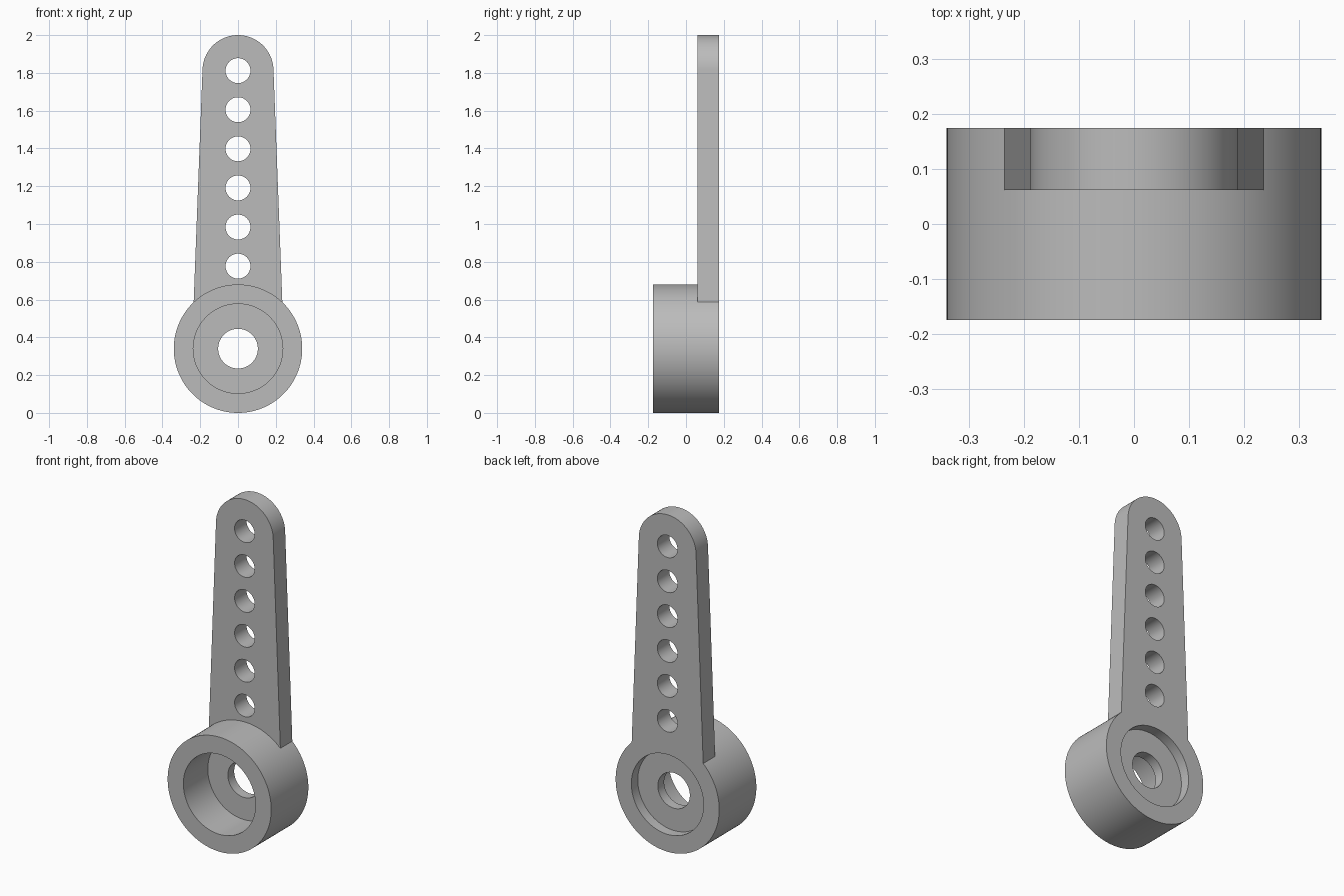
import bpy
from math import sin, cos, pi
import bmesh

cube = bpy.data.objects.get("Cube")
if cube:
    bpy.data.objects.remove(cube, do_unlink=True)

BACK, FRONT = 0.174, -0.174
ARM_FRONT = 0.062
HUB_Z, HUB_R, RECESS_R, BORE_R = 0.34, 0.34, 0.237, 0.105
TIP_Z, TIP_R = 1.812, 0.188
HOLE_R, HOLE_PITCH, HOLE_COUNT = 0.066, 0.207, 6

grey = bpy.data.materials.new("grey plastic")
grey.use_nodes = True
GREY = (0.5, 0.5, 0.5, 1)
grey.diffuse_color = GREY
grey.node_tree.nodes["Principled BSDF"].inputs["Base Color"].default_value = GREY


def prism(name, outline, y0, y1):
    """Extrude an (x, z) outline from y0 to y1."""
    bm = bmesh.new()
    face = bm.faces.new([bm.verts.new((x, y0, z)) for x, z in outline])
    side = bmesh.ops.extrude_face_region(bm, geom=[face])
    verts = [v for v in side["geom"] if isinstance(v, bmesh.types.BMVert)]
    bmesh.ops.translate(bm, verts=verts, vec=(0, y1 - y0, 0))
    bmesh.ops.recalc_face_normals(bm, faces=bm.faces)
    mesh = bpy.data.meshes.new(name)
    bm.to_mesh(mesh)
    bm.free()
    mesh.materials.append(grey)
    obj = bpy.data.objects.new(name, mesh)
    bpy.context.collection.objects.link(obj)
    return obj


def arc(z, r, start, end, steps):
    return [(r * cos(start + (end - start) * i / steps),
             z + r * sin(start + (end - start) * i / steps)) for i in range(steps + 1)]


def disc(name, z, r, y0, y1, sides):
    return prism(name, arc(z, r, 0, 2 * pi, sides)[:-1], y0, y1)


def combine(target, tool, operation):
    """Merge or cut with another solid, then discard it."""
    bpy.context.view_layer.objects.active = target
    mod = target.modifiers.new(tool.name, 'BOOLEAN')
    mod.operation, mod.solver, mod.object = operation, 'EXACT', tool
    bpy.ops.object.modifier_apply(modifier=mod.name)
    bpy.data.objects.remove(tool, do_unlink=True)


# Round hub with the tapered arm flush to its back
horn = disc("lever_arm_with_hub", HUB_Z, HUB_R, FRONT, BACK, 128)
arm_outline = arc(TIP_Z, TIP_R, 0, pi, 48) + [(-0.238, 0.5), (0.238, 0.5)]
combine(horn, prism("arm", arm_outline, ARM_FRONT, BACK), 'UNION')

# Deep front socket, shallow back recess and bore through the thin web
for name, radius, y0, y1 in (("socket", RECESS_R, -0.3, 0.055),
                             ("back_recess", RECESS_R, 0.114, 0.3),
                             ("bore", BORE_R, -0.3, 0.3)):
    combine(horn, disc(name, HUB_Z, radius, y0, y1, 96), 'DIFFERENCE')

# Row of linkage holes down the arm
for i in range(HOLE_COUNT):
    z = TIP_Z - i * HOLE_PITCH
    combine(horn, disc("linkage_hole", z, HOLE_R, 0, 0.3, 48), 'DIFFERENCE')

# Smooth the round walls, keep the rims crisp
bpy.ops.object.select_all(action='DESELECT')
horn.select_set(True)
bpy.context.view_layer.objects.active = horn
bpy.ops.object.shade_smooth_by_angle(angle=pi / 6)
